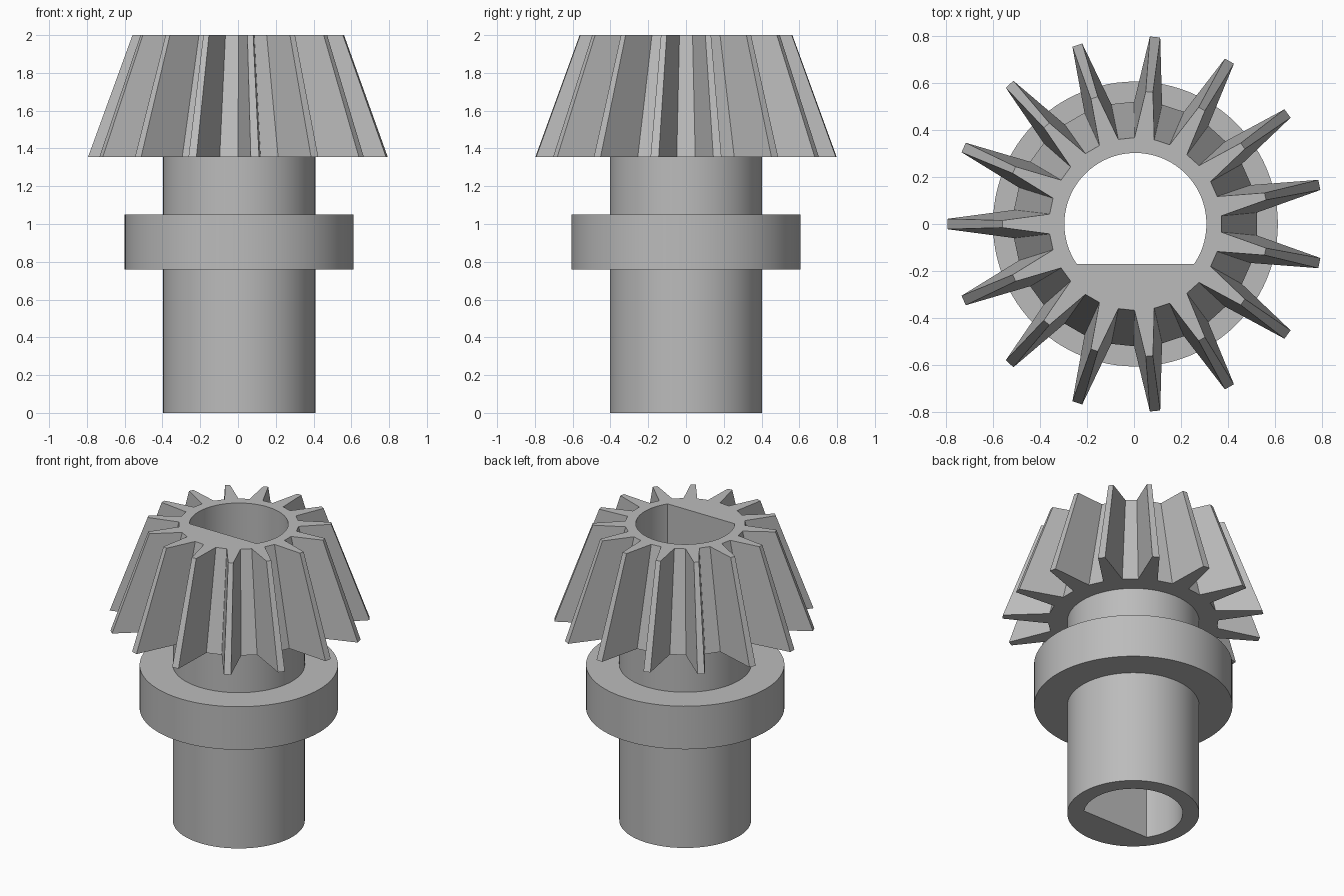
import bpy, bmesh
from math import sin, cos, pi, radians, sqrt, asin

if "Cube" in bpy.data.objects:
    bpy.data.objects.remove(bpy.data.objects["Cube"], do_unlink=True)

CX = 0.006            # shaft axis, offset because the tooth count is odd
TEETH = 15
SEGMENTS = 96

steel = bpy.data.materials.new("grey steel")
steel.use_nodes = True
grey = (0.5, 0.5, 0.5, 1)
steel.diffuse_color = grey
steel.node_tree.nodes["Principled BSDF"].inputs["Base Color"].default_value = grey


def loft(name, sections):
    """Closed solid through stacked loops of (x, y, z) points."""
    bm = bmesh.new()
    loops = [[bm.verts.new(p) for p in s] for s in sections]
    for a, b in zip(loops, loops[1:]):
        n = len(a)
        for i in range(n):
            j = (i + 1) % n
            bm.faces.new((a[i], a[j], b[j], b[i]))
    bm.faces.new(loops[0][::-1])
    bm.faces.new(loops[-1])
    bmesh.ops.recalc_face_normals(bm, faces=bm.faces[:])
    mesh = bpy.data.meshes.new(name)
    bm.to_mesh(mesh)
    bm.free()
    mesh.materials.append(steel)
    obj = bpy.data.objects.new(name, mesh)
    bpy.context.collection.objects.link(obj)
    return obj


def at_height(outline, z, scale=1.0):
    return [(CX + x * scale, y * scale, z) for x, y in outline]


def circle(r):
    angles = [2 * pi * i / SEGMENTS for i in range(SEGMENTS)]
    return [(r * cos(a), r * sin(a)) for a in angles]


def gear_outline(root, tip, root_half_angle, tip_half_width):
    points = []
    tip_half_angle = asin(tip_half_width / tip)
    for k in range(TEETH):
        mid = pi + 2 * pi * k / TEETH
        for r, a in ((root, -root_half_angle), (tip, -tip_half_angle),
                     (tip, tip_half_angle), (root, root_half_angle)):
            points.append((r * cos(mid + a), r * sin(mid + a)))
    return points


def bore_outline(r, flat):
    """Round hole cut off by a flat on the front side."""
    start = -asin(flat / r)
    sweep = pi - 2 * start
    return [(r * cos(start + sweep * i / SEGMENTS),
             r * sin(start + sweep * i / SEGMENTS)) for i in range(SEGMENTS + 1)]


def combine(target, other, operation):
    mod = target.modifiers.new(operation.title(), "BOOLEAN")
    mod.operation = operation
    mod.solver = "EXACT"
    mod.object = other
    bpy.context.view_layer.objects.active = target
    bpy.ops.object.modifier_apply(modifier=mod.name)
    bpy.data.objects.remove(other, do_unlink=True)


# Shaft with its collar, reaching up into the gear
profile = [(0.403, 0), (0.403, 0.76), (0.606, 0.76),
           (0.606, 1.05), (0.403, 1.05), (0.403, 1.5)]
pinion = loft("bevel_pinion", [at_height(circle(r), z) for r, z in profile])

# Tapered toothed head
teeth = gear_outline(0.52, 0.80, radians(6.6), 0.022)
head = loft("toothed_head", [at_height(teeth, 1.355), at_height(teeth, 2.0, 0.706)])
combine(pinion, head, "UNION")

# Through bore with a flat
bore = bore_outline(0.302, 0.17)
cutter = loft("bore_cutter", [at_height(bore, -0.1), at_height(bore, 2.1)])
cutter.hide_render = True
combine(pinion, cutter, "DIFFERENCE")

# Smooth round walls, crisp edges
bpy.ops.object.select_all(action="DESELECT")
pinion.select_set(True)
bpy.context.view_layer.objects.active = pinion
bpy.ops.object.shade_smooth_by_angle(angle=radians(25))
